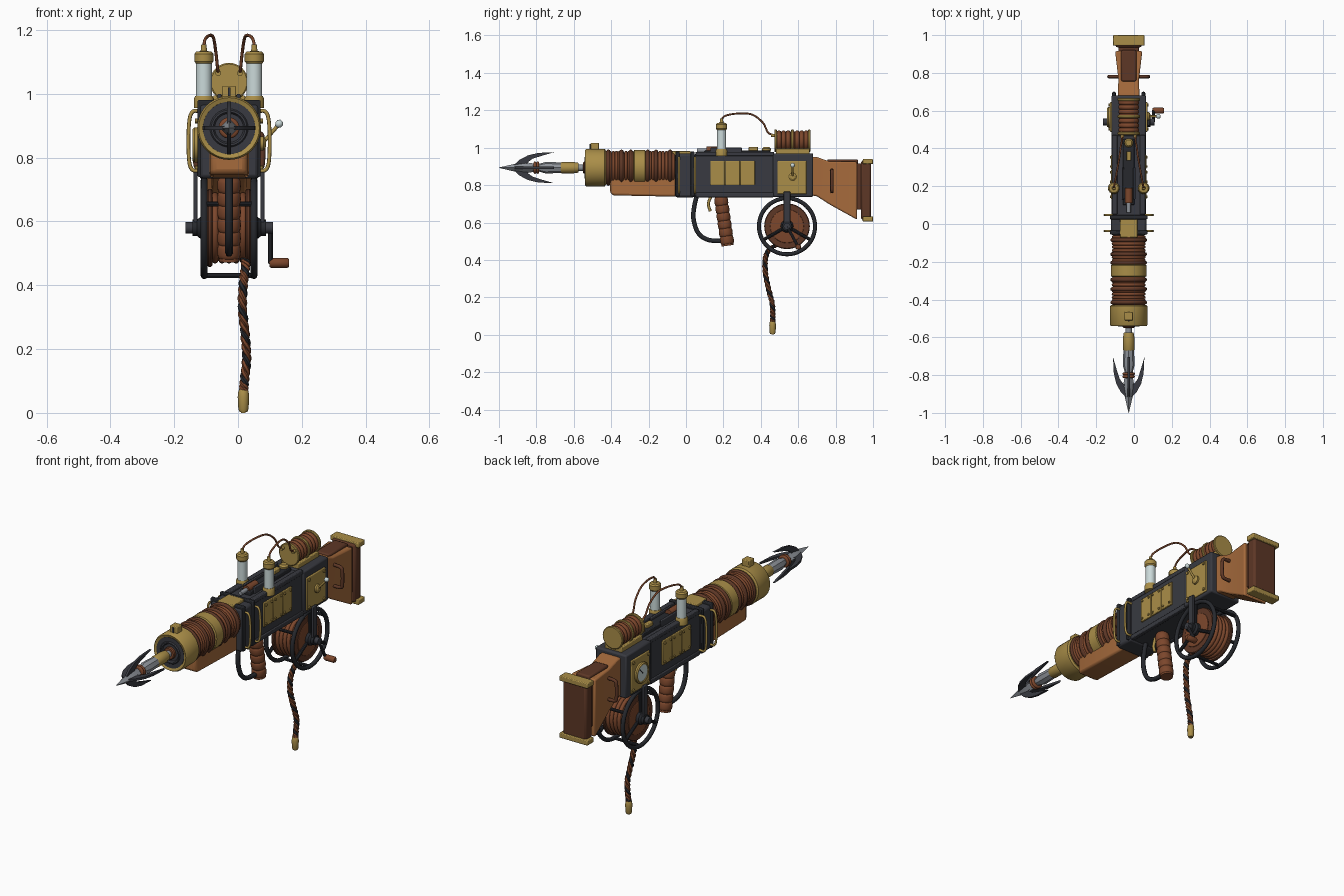
import bpy, bmesh, math
from math import sin, cos, pi, radians
from mathutils import Vector

if "Cube" in bpy.data.objects:
    bpy.data.objects.remove(bpy.data.objects["Cube"])

CX, BZ = -0.028, 0.893          # centre plane and barrel height
UP, BACK, RIGHT = (0, 0, 1), (0, 1, 0), (1, 0, 0)

def mat(name, *c):
    m = bpy.data.materials.new(name)
    m.diffuse_color = (*c, 1)
    m.use_nodes = True
    m.node_tree.nodes["Principled BSDF"].inputs["Base Color"].default_value = m.diffuse_color
    return m
GOLD = mat("brass", .40, .27, .065)
DARK = mat("dark_iron", .04, .042, .052)
BLACK = mat("black_iron", .02, .022, .027)
COPPER = mat("copper", .20, .062, .025)
LEATHER = mat("leather", .11, .038, .019)
WOOD = mat("wood", .38, .145, .045)
STEEL = mat("steel", .27, .29, .32)
GLASS = mat("glass", .60, .70, .70)

def finish(name, bm, m, bevel=0, angle=35):
    bmesh.ops.remove_doubles(bm, verts=bm.verts, dist=1e-5)
    bmesh.ops.recalc_face_normals(bm, faces=bm.faces)
    me = bpy.data.meshes.new(name)
    bm.to_mesh(me)
    bm.free()
    me.materials.append(m)
    ob = bpy.data.objects.new(name, me)
    bpy.context.collection.objects.link(ob)
    if bevel:
        b = ob.modifiers.new("bevel", 'BEVEL')
        b.width, b.segments = bevel, 2
    smooth(ob, angle)
    return ob

def smooth(ob, angle=35):
    bpy.ops.object.select_all(action='DESELECT')
    bpy.context.view_layer.objects.active = ob
    ob.select_set(True)
    bpy.ops.object.shade_smooth_by_angle(angle=radians(angle))

def loft(name, sections, m, bevel=0):
    """Rectangular sections (y, z low, z high, half width) along y."""
    bm = bmesh.new()
    rings = [[bm.verts.new((CX + sx * w, y, z)) for sx, z in
              ((-1, lo), (1, lo), (1, hi), (-1, hi))] for y, lo, hi, w in sections]
    for a, b in zip(rings, rings[1:]):
        for i in range(4):
            bm.faces.new((a[i], a[(i + 1) % 4], b[(i + 1) % 4], b[i]))
    bm.faces.new(rings[0])
    bm.faces.new(rings[-1])
    return finish(name, bm, m, bevel)

def box(name, x, y, z, m, bevel=.004):
    """Box from (low, high) ranges; x is measured from the centre plane."""
    bm = bmesh.new()
    bmesh.ops.create_cube(bm, size=1)
    for v in bm.verts:
        v.co = [r[0] + (r[1] - r[0]) * (c + .5) for r, c in zip((x, y, z), v.co)]
        v.co.x += CX
    return finish(name, bm, m, bevel)

def lathe(name, prof, origin, axis, m, n=32, angle=35):
    """Revolve (radius, distance) pairs round an axis; x from the centre plane."""
    q = Vector(UP).rotation_difference(Vector(axis))
    o = Vector(origin) + Vector((CX, 0, 0))
    prof = [(0, prof[0][1]), *prof, (0, prof[-1][1])]
    bm = bmesh.new()
    rings = [[bm.verts.new(o + q @ Vector((r * cos(2*pi*i/n), r * sin(2*pi*i/n), t)))
              for i in range(n)] for r, t in prof]
    for a, b in zip(rings, rings[1:]):
        for i in range(n):
            bm.faces.new((a[i], a[(i + 1) % n], b[(i + 1) % n], b[i]))
    return finish(name, bm, m, 0, angle)

def rod(name, p, q, r, m, n=14):
    d = Vector(q) - Vector(p)
    return lathe(name, [(r, 0), (r, d.length)], p, d, m, n)

def windings(r, d, a, b, n):
    w = (b - a) / n
    return [(r - d + d * sin(pi * k / 6), a + w * (i + (1 - cos(pi * k / 6)) / 2))
            for i in range(n) for k in range(7)]

def spline(pts, n=8):
    P = [Vector(p) for p in pts]
    P = [2 * P[0] - P[1], *P, 2 * P[-1] - P[-2]]
    out = []
    for a, b, c, d in zip(P, P[1:], P[2:], P[3:]):
        for t in (k / n for k in range(n)):
            out.append(.5 * (2*b + (c - a)*t + (2*a - 5*b + 4*c - d)*t*t + (3*b - a - 3*c + d)*t**3))
    return out + [P[-2]]

def tube(name, pts, r, m, cyclic=False, res=2):
    cu = bpy.data.curves.new(name, 'CURVE')
    cu.dimensions, cu.bevel_depth, cu.bevel_resolution, cu.use_fill_caps = '3D', r, res, True
    s = cu.splines.new('POLY')
    s.points.add(len(pts) - 1)
    for sp, p in zip(s.points, pts):
        sp.co = (p[0] + CX, p[1], p[2], 1)
    s.use_cyclic_u = cyclic
    cu.materials.append(m)
    ob = bpy.data.objects.new(name, cu)
    bpy.context.collection.objects.link(ob)
    bpy.ops.object.select_all(action='DESELECT')
    bpy.context.view_layer.objects.active = ob
    ob.select_set(True)
    bpy.ops.object.convert(target='MESH')
    smooth(bpy.context.object, 50)

B = (0, 0, BZ)
# Harpoon
lathe("harpoon_tip", [(.001, -1), (.022, -.91), (.03, -.86), (.02, -.80)], B, BACK, STEEL, 4)
lathe("harpoon_shaft", [(.018, -.82), (.022, -.78), (.031, -.75), (.028, -.66)], B, BACK, STEEL, 8)
lathe("harpoon_collar", windings(.033, .008, -.815, -.785, 2), B, BACK, COPPER)
lathe("harpoon_sleeve", [(.024, -.675), (.03, -.665), (.03, -.60), (.026, -.575)], B, BACK, GOLD, 16)
lathe("harpoon_rod", [(.017, -.58), (.017, -.50)], B, BACK, STEEL, 16)
barb = [(-.92, .012), (-.89, .042), (-.845, .066), (-.79, .079), (-.705, .083),
        (-.77, .064), (-.82, .048), (-.85, .026), (-.83, .012)]
for k in range(4):
    bm = bmesh.new()
    c, s = cos(k * pi / 2), sin(k * pi / 2)
    f = bm.faces.new([bm.verts.new((CX + c*r - s*-.006, y, BZ + s*r + c*-.006)) for y, r in barb])
    ext = bmesh.ops.extrude_face_region(bm, geom=[f])["geom"]
    bmesh.ops.translate(bm, vec=(-s * .012, 0, c * .012),
                        verts=[v for v in ext if isinstance(v, bmesh.types.BMVert)])
    finish("harpoon_barb", bm, DARK)

# Barrel: muzzle, windings, bands
lathe("muzzle_cap", [(.075, -.515), (.082, -.535), (.095, -.54), (.1, -.532), (.1, -.435), (.092, -.428)], B, BACK, GOLD, 40)
lathe("muzzle_disc", [(.045, -.534), (.05, -.543), (.056, -.543), (.06, -.537), (.082, -.537), (.082, -.51)], B, BACK, DARK)
lathe("muzzle_bushing", [(.028, -.55), (.032, -.545), (.032, -.52)], B, BACK, COPPER, 20)
box("front_sight", (-.022, .022), (-.51, -.465), (.975, 1.025), GOLD)
box("sight_blade", (-.004, .004), (-.515, -.50), (.99, 1.02), DARK, 0)
for a, b, n in ((-.43, -.28, 9), (-.22, -.06, 9)):
    lathe("barrel_windings", windings(.09, .009, a, b, n), B, BACK, COPPER, 40)
for y in (-.415, -.345, -.295, -.205, -.16, -.085):
    lathe("winding_clamp", windings(.097, .012, y - .011, y + .011, 1), B, BACK, LEATHER, 40)
lathe("barrel_band", [(.088, -.28), (.095, -.276), (.095, -.219), (.088, -.215)], B, BACK, GOLD, 40)
loft("fore_end", [(-.405, .755, .84, .05), (-.385, .745, .85, .06), (-.05, .738, .85, .062)], WOOD, .01)

# Receiver
box("receiver_front", (-.093, .093), (-.06, .05), (.735, .968), DARK, .012)
box("receiver_body", (-.085, .085), (.04, .47), (.74, .965), DARK, .008)
box("receiver_rear", (-.092, .092), (.465, .68), (.737, .97), DARK, .008)
box("front_top_plate", (-.047, .047), (-.072, .025), (.955, .983), GOLD)
for y in (-.045, .035):
    box("front_rib", (-.099, .099), (y - .01, y + .01), (.74, .98), BLACK)
for s in (-1, 1):
    X = lambda a, b: tuple(sorted((s * a, s * b)))
    box("top_rail", X(.06, .088), (.05, .47), (.955, .978), DARK)
    box("bottom_rail", X(.07, .092), (.05, .47), (.735, .76), DARK)
    # Side plates with rivets
    for i in range(3):
        y = .13 + .08 * i
        box("side_plate", X(.08, .093), (y, y + .078), (.80, .93), GOLD, .003)
        for dy in (.014, .064):
            for z in (.815, .915):
                rod("rivet", (s * .09, y + dy, z), (s * .099, y + dy, z), .006, GOLD, 8)
    box("rear_plate", X(.085, .099), (.488, .645), (.752, .93), GOLD, .004)
    for y in (.503, .63):
        for z in (.767, .915):
            rod("rivet", (s * .095, y, z), (s * .106, y, z), .008, GOLD, 8)
    # Carry hoops beside the barrel root
    for y in (-.037, .048):
        tube("side_hoop", spline([(s * .085, y, .945), (s * .115, y, .943), (s * .126, y, .90),
             (s * .126, y, .80), (s * .115, y, .762), (s * .085, y, .76)]), .006, GOLD)
    # Glass capacitor and its wire
    o = (s * .079, .19, 0)
    lathe("tube_base", [(.031, .955), (.031, .985), (.027, .993)], o, UP, GOLD, 24)
    lathe("tube_glass", [(.025, .985), (.025, 1.105)], o, UP, GLASS, 24)
    lathe("tube_cap", [(.025, 1.095), (.03, 1.102), (.03, 1.125), (.024, 1.132), (.01, 1.134), (.008, 1.155)], o, UP, GOLD, 24)
    tube("wire", spline([(s*.079, .19, 1.14), (s*.076, .205, 1.168), (s*.064, .27, 1.182), (s*.05, .35, 1.178),
         (s*.042, .41, 1.135), (s*.036, .44, 1.08), (s*.034, .48, 1.065)]), .005, COPPER)
    rod("wire_socket", (s * .034, .455, 1.065), (s * .034, .49, 1.065), .009, GOLD)
    # Stock side loop
    tube("stock_loop", spline([(s * .05, .78, .88), (s * .095, .78, .875), (s * .104, .78, .85),
         (s * .104, .78, .79), (s * .095, .78, .768), (s * .05, .78, .765)]), .009, LEATHER)

# Top details: breech ridge, bolt, rear sight
box("breech_ridge", (-.03, .03), (.10, .45), (.955, .985), BLACK)
rod("bolt_pin", (0, .06, .985), (0, .12, .985), .011, STEEL)
rod("bolt", (0, .11, .987), (0, .19, .987), .02, COPPER)
for s in (-1, 1):
    box("bolt_cheek", tuple(sorted((s * .024, s * .036))), (.13, .30), (.96, 1.0), DARK)
box("rear_sight", (-.012, .012), (.335, .385), (.98, 1.005), GOLD)
lathe("rear_sight_ring", [(.022, .975), (.024, .995), (.016, 1.003)], (0, .43, 0), UP, GOLD, 20)

# Induction coil on top
C = (0, 0, 1.037)
lathe("top_coil", windings(.055, .009, .485, .655, 7), C, BACK, COPPER)
for a, b in ((.472, .486), (.562, .576), (.652, .666)):
    lathe("top_coil_disc", [(.056, a), (.06, a + .003), (.06, b - .003), (.056, b)], C, BACK, GOLD)
box("top_coil_cradle", (-.05, .05), (.48, .66), (.965, .995), GOLD)

# Lever (right) and gauge (left)
lathe("lever_pivot", [(.022, .09), (.022, .108), (.012, .115)], (0, .57, .845), RIGHT, GOLD, 20)
rod("lever", (.10, .57, .84), (.155, .57, .903), .006, GOLD)
lathe("lever_knob", [(.006, -.012), (.012, -.004), (.012, .005), (.006, .012)], (.157, .57, .906), (.66, 0, .75), GLASS, 12, 60)
lathe("gauge_rim", [(.055, .09), (.055, .108), (.05, .114), (.044, .112), (.044, .105)], (0, .565, .84), (-1, 0, 0), GOLD)
lathe("gauge_glass", [(.045, .095), (.045, .109)], (0, .565, .84), (-1, 0, 0), GLASS)
rod("gauge_needle", (-.111, .565, .84), (-.111, .59, .865), .003, DARK, 6)

# Stock
loft("stock", [(.67, .745, .952, .058), (.70, .74, .95, .056), (.77, .695, .925, .055), (.915, .615, .925, .072)], WOOD, .008)
box("cheek_rest", (-.04, .04), (.755, .92), (.91, .938), LEATHER, .008)
box("butt_neck", (-.055, .055), (.90, .95), (.67, .915), LEATHER)
box("butt_pad", (-.07, .07), (.935, .99), (.615, .93), LEATHER, .012)
for a, b in ((.605, .632), (.912, .939)):
    box("butt_bar", (-.084, .084), (.945, 1.0), (a, b), GOLD)

# Grip and trigger guard
g = Vector((0, .038, -.262))
lathe("grip", [(.030, 0)] + windings(.037, .005, .005, .255, 6) + [(.032, .265)], (0, .185, .738), g, COPPER, 20)
tube("trigger_guard", spline([(0, .06, .75), (0, .045, .69), (0, .04, .62), (0, .065, .545), (0, .12, .507), (0, .215, .50)]), .012, BLACK)
tube("trigger", spline([(0, .135, .745), (0, .12, .70), (0, .13, .66)]), .008, GOLD)

# Reel: spool, wheels, axle, hangers
Y, Z = .54, .58
R = (0, Y, Z)
lathe("reel_rope", windings(.112, .011, -.055, .055, 5), R, RIGHT, COPPER, 40)
rod("reel_axle", (-.136, Y, Z), (.137, Y, Z), .018, DARK, 20)
for s in (-1, 1):
    lathe("reel_flange", [(.118, .052), (.122, .056), (.122, .064), (.118, .068)], R, (s, 0, 0), LEATHER, 40)
    lathe("flange_ring", windings(.09, .008, .066, .074, 1), R, (s, 0, 0), COPPER, 32)
    tube("reel_wheel", [(s * .078, Y + .15 * cos(a * pi / 24), Z + .15 * sin(a * pi / 24)) for a in range(48)], .011, BLACK, True)
    lathe("wheel_hub", [(.034, .065), (.034, .09), (.026, .10), (.026, .115)], R, (s, 0, 0), BLACK, 20)
    for k in range(3):
        a = radians(90 + 120 * k)
        rod("wheel_spoke", (s * .078, Y, Z), (s * .078, Y + .15 * cos(a), Z + .15 * sin(a)), .009, BLACK, 10)
    box("reel_hanger", tuple(sorted((s * .099, s * .111))), (Y - .018, Y + .018), (.56, .765), DARK)
for a in (30, 150, 270):
    c, d = Y + .15 * cos(radians(a)), Z + .15 * sin(radians(a))
    rod("wheel_crossbar", (-.078, c, d), (.078, c, d), .008, BLACK, 10)
rod("crank_arm", (.130, Y, Z), (.130, Y + .06, .47), .008, DARK, 10)
lathe("crank_handle", [(.012, .126), (.016, .132), (.016, .182), (.012, .188)], (0, Y + .06, .47), RIGHT, COPPER, 16)

# Hanging twisted rope with brass end
path = spline([(.05, .50, .485), (.052, .45, .46), (.045, .425, .41), (.042, .425, .33), (.05, .44, .25),
               (.055, .46, .17), (.048, .464, .10), (.045, .463, .06)], 16)
for k, m in enumerate((COPPER, BLACK, COPPER)):
    a0 = 2 * pi * k / 3
    tube("rope_strand", [p + .0075 * Vector((cos(a0 + i * .42), sin(a0 + i * .42), 0))
                         for i, p in enumerate(path)], .008, m, res=1)
lathe("rope_end", [(.012, .003), (.016, .012), (.018, .05), (.016, .068), (.012, .074)], (.045, .463, 0), UP, GOLD, 16)
box("rope_end_tip", (.038, .052), (.456, .47), (0, .01), GOLD, 0)
